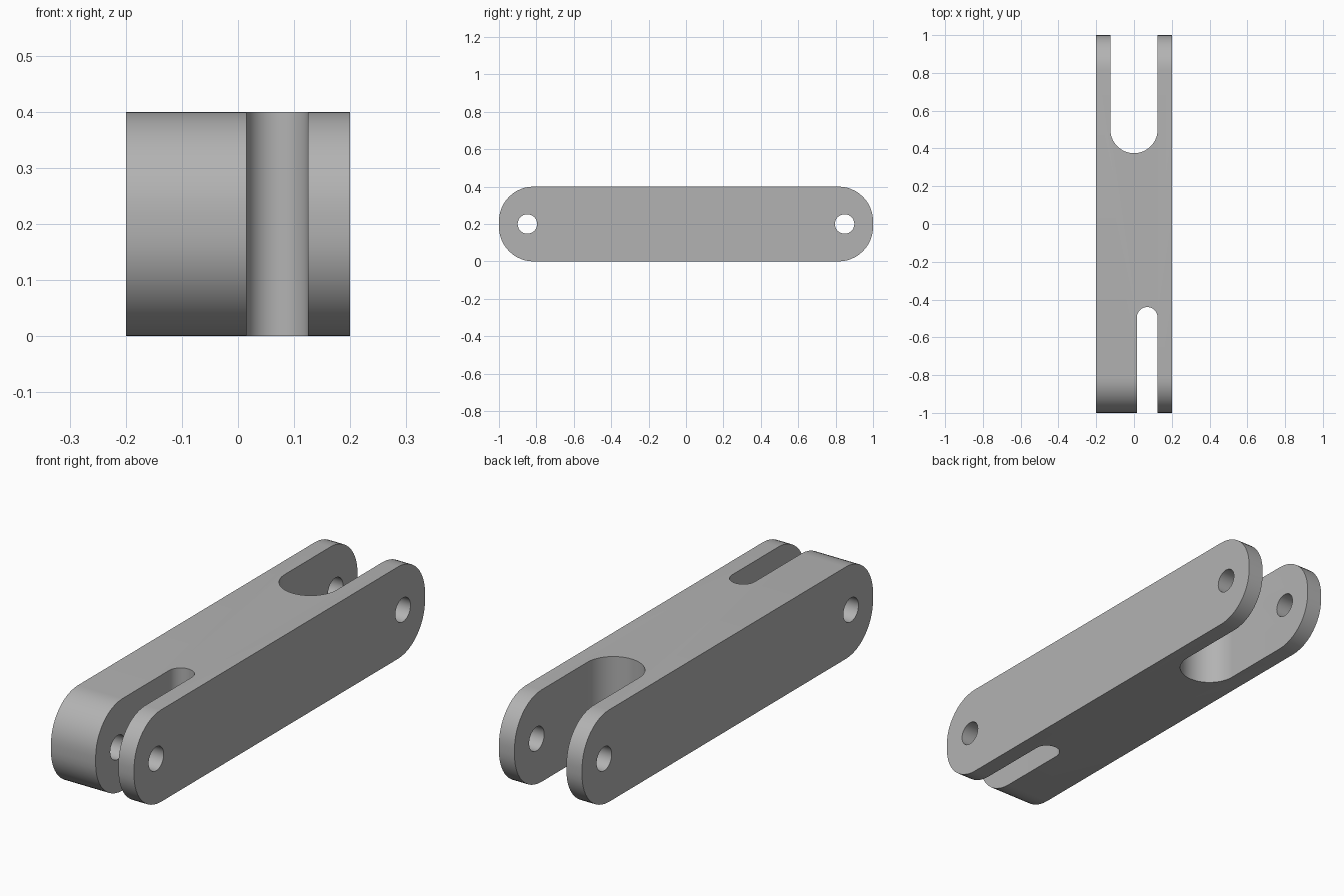
import bpy, bmesh, math

if "Cube" in bpy.data.objects:
    bpy.data.objects.remove(bpy.data.objects["Cube"])

W, H, R = 0.2, 0.4, 0.185      # half width, height, end corner radius
HOLE_Y, HOLE_R = 0.848, 0.052

metal = bpy.data.materials.new("grey metal")
metal.diffuse_color = (0.45, 0.45, 0.45, 1)
metal.use_nodes = True
metal.node_tree.nodes["Principled BSDF"].inputs["Base Color"].default_value = metal.diffuse_color


def arc(cx, cy, r, a0, a1, n):
    return [(cx + r * math.cos(math.radians(a0 + (a1 - a0) * i / n)),
             cy + r * math.sin(math.radians(a0 + (a1 - a0) * i / n))) for i in range(n + 1)]


def prism(name, outline, place, depth):
    """Extrude a closed 2D outline; place maps (u, v) to a 3D point."""
    bm = bmesh.new()
    face = bm.faces.new([bm.verts.new(place(u, v)) for u, v in outline])
    geom = bmesh.ops.extrude_face_region(bm, geom=[face])["geom"]
    bmesh.ops.translate(bm, vec=depth, verts=[g for g in geom if isinstance(g, bmesh.types.BMVert)])
    bmesh.ops.recalc_face_normals(bm, faces=bm.faces)
    mesh = bpy.data.meshes.new(name)
    bm.to_mesh(mesh)
    bm.free()
    mesh.materials.append(metal)
    obj = bpy.data.objects.new(name, mesh)
    bpy.context.collection.objects.link(obj)
    return obj


def side(x):
    return lambda u, v: (x, u, v)


def plan(u, v):
    return (u, v, -0.1)


# Bar with rounded ends, drawn in the side plane
c = 1 - R
outline = (arc(c, R, R, -90, 0, 12) + arc(c, H - R, R, 0, 90, 12)
           + arc(-c, H - R, R, 90, 180, 12) + arc(-c, R, R, 180, 270, 12))
link_bar = prism("link_bar", outline, side(-W), (2 * W, 0, 0))

# Round-bottomed slots at both ends and the cross pin holes
cutters = [
    prism("wide_slot_cutter", [(0.125, 1.1), (-0.125, 1.1)] + arc(0, 0.5, 0.125, 180, 360, 32),
          plan, (0, 0, 0.6)),
    prism("narrow_slot_cutter", [(0.015, -1.1), (0.125, -1.1)] + arc(0.07, -0.495, 0.055, 0, 180, 24),
          plan, (0, 0, 0.6)),
]
for label, y in (("front", -HOLE_Y), ("back", HOLE_Y)):
    cutters.append(prism(label + "_pin_hole_cutter", arc(y, H / 2, HOLE_R, 0, 360, 32)[:-1],
                         side(-0.3), (0.6, 0, 0)))

for cutter in cutters:
    cutter.hide_render = True
    cutter.hide_viewport = False
    mod = link_bar.modifiers.new(cutter.name, 'BOOLEAN')
    mod.operation = 'DIFFERENCE'
    mod.solver = 'EXACT'
    mod.object = cutter

# Bake the cuts, then remove the helpers
bpy.context.view_layer.update()
dg = bpy.context.evaluated_depsgraph_get()
cut_mesh = bpy.data.meshes.new_from_object(link_bar.evaluated_get(dg))
link_bar.modifiers.clear()
link_bar.data = cut_mesh
for cutter in cutters:
    bpy.data.objects.remove(cutter)

# Smooth curves, keep crisp edges
bpy.context.view_layer.objects.active = link_bar
link_bar.select_set(True)
bpy.ops.object.shade_smooth_by_angle(angle=math.radians(30))
